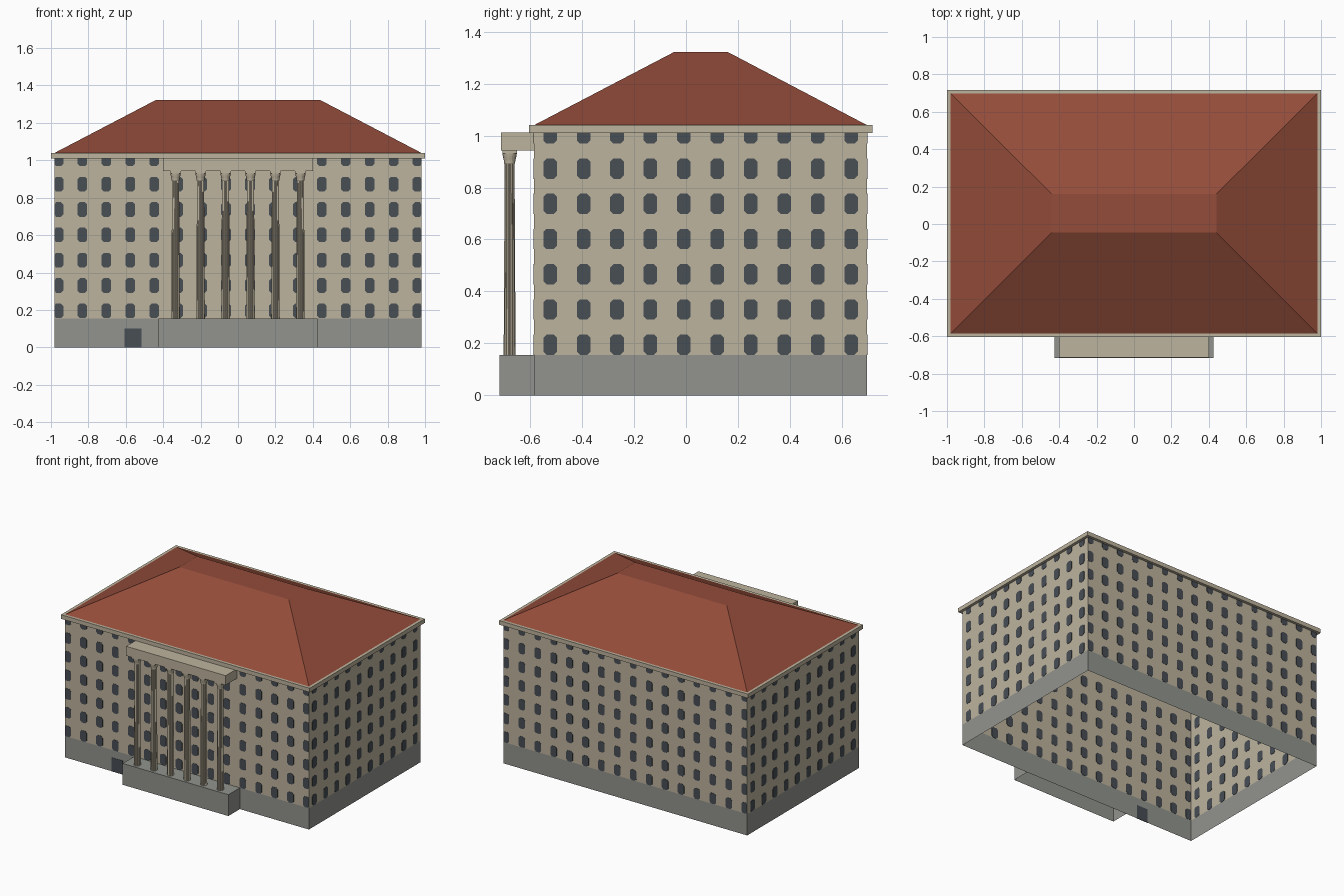
import bpy, bmesh, math
from mathutils import Vector

cube = bpy.data.objects.get("Cube")
if cube:
    bpy.data.objects.remove(cube)


def material(name, rgb):
    lin = [((c / 255 + 0.055) / 1.055) ** 2.4 for c in rgb]
    m = bpy.data.materials.new(name)
    m.use_nodes = True
    m.diffuse_color = (*lin, 1)
    m.node_tree.nodes["Principled BSDF"].inputs["Base Color"].default_value = (*lin, 1)
    return m


STONE = material("beige stone", (190, 180, 158))
PLINTH = material("grey plinth", (146, 148, 142))
GLASS = material("dark glass", (72, 78, 85))
TILES = material("red roof tiles", (147, 76, 58))

# Main dimensions
W, FRONT, BACK = 0.98, -0.585, 0.697
PORCH = -0.717
BASE, EAVE = 0.155, 1.01


def finish(name, bm, mat):
    mesh = bpy.data.meshes.new(name)
    bmesh.ops.recalc_face_normals(bm, faces=bm.faces)
    bm.to_mesh(mesh)
    bm.free()
    mesh.materials.append(mat)
    ob = bpy.data.objects.new(name, mesh)
    bpy.context.collection.objects.link(ob)
    return ob


def loft(name, rings, mat, bottom=True, top=True):
    """Join rings of points into a skin, with optional end caps."""
    bm = bmesh.new()
    loops = [[bm.verts.new(p) for p in ring] for ring in rings]
    n = len(loops[0])
    for a, b in zip(loops, loops[1:]):
        for i in range(n):
            j = (i + 1) % n
            bm.faces.new((a[i], a[j], b[j], b[i]))
    if bottom:
        bm.faces.new(loops[0][::-1])
    if top:
        bm.faces.new(loops[-1])
    return finish(name, bm, mat)


def rect(x, y0, y1, z, cx=0):
    return [(cx - x, y0, z), (cx + x, y0, z), (cx + x, y1, z), (cx - x, y1, z)]


def box(name, x, y0, y1, z0, z1, mat, cx=0, bottom=True, top=True):
    return loft(name, [rect(x, y0, y1, z0, cx), rect(x, y0, y1, z1, cx)], mat, bottom, top)


# Hollow shell of the building, open underneath
box("plinth", W, FRONT, BACK, 0, BASE, PLINTH, bottom=False, top=False)
box("walls", W, FRONT, BACK, BASE, EAVE, STONE, bottom=False, top=False)
box("cornice", 1.0, FRONT - 0.02, BACK + 0.02, EAVE, 1.04, STONE)
loft("hipped_roof", [rect(W, FRONT, BACK, 1.04), rect(0.44, -0.045, 0.16, 1.322)], TILES)

# Porch platform and the beam above the columns
box("porch_platform", 0.425, PORCH, FRONT, 0, BASE, PLINTH, bottom=False)
box("entablature", 0.4, PORCH + 0.004, FRONT, 0.943, 1.012, STONE)


# Windows: thin panes with clipped corners, trimmed to the wall
def windows(name, origin, axis, centres, limits):
    bm = bmesh.new()
    hw, hh, cut = 0.026, 0.039, 0.012
    outline = []
    for sx, sz in ((1, 1), (-1, 1), (-1, -1), (1, -1)):
        pair = [(sx * hw, sz * (hh - cut)), (sx * (hw - cut), sz * hh)]
        outline += pair if sx * sz > 0 else pair[::-1]
    clamp = lambda v, lo, hi: max(lo, min(hi, v))
    for c in centres:
        for row in range(7):
            zc = 0.195 + 0.1355 * row
            verts = []
            for u, v in outline:
                p = Vector(origin) + Vector(axis) * clamp(c + u, *limits)
                p.z = clamp(zc + v, BASE, EAVE)
                verts.append(bm.verts.new(p))
            bm.faces.new(verts)
    bmesh.ops.remove_doubles(bm, verts=bm.verts, dist=0.0001)
    ob = finish(name, bm, GLASS)
    mod = ob.modifiers.new("thickness", 'SOLIDIFY')
    mod.thickness, mod.offset = 0.004, 0


across = [-0.96 + 0.128 * i for i in range(16)]
along = [-0.523 + 0.1287 * i for i in range(10)]
windows("front_windows", (0, FRONT, 0), (1, 0, 0), across, (-W, W))
windows("back_windows", (0, BACK, 0), (1, 0, 0), across, (-W, W))
windows("left_windows", (W, 0, 0), (0, 1, 0), along, (FRONT, BACK))
windows("right_windows", (-W, 0, 0), (0, 1, 0), along, (FRONT, BACK))

# Small basement door
box("basement_door", 0.045, FRONT - 0.002, FRONT + 0.002, 0, 0.1, GLASS, cx=-0.561)


# Fluted columns with flared capitals
def ring(x, y, z, r, flute=1.0, n=24):
    return [(x + r * (flute if i % 2 else 1) * math.cos(math.tau * i / n),
             y + r * (flute if i % 2 else 1) * math.sin(math.tau * i / n), z)
            for i in range(n)]


COL_Y = -0.679
for i in range(6):
    x = (i - 2.5) * 0.1335
    loft(f"column_shaft_{i + 1}",
         [ring(x, COL_Y, BASE, 0.023, 0.86), ring(x, COL_Y, 0.9, 0.019, 0.86)], STONE)
    profile = [(0.893, 0.021), (0.903, 0.022), (0.92, 0.026), (0.932, 0.028)]
    loft(f"capital_{i + 1}", [ring(x, COL_Y, z, r, n=16) for z, r in profile], STONE)
    box(f"abacus_{i + 1}", 0.028, COL_Y - 0.028, COL_Y + 0.028, 0.93, 0.944, STONE, cx=x)
